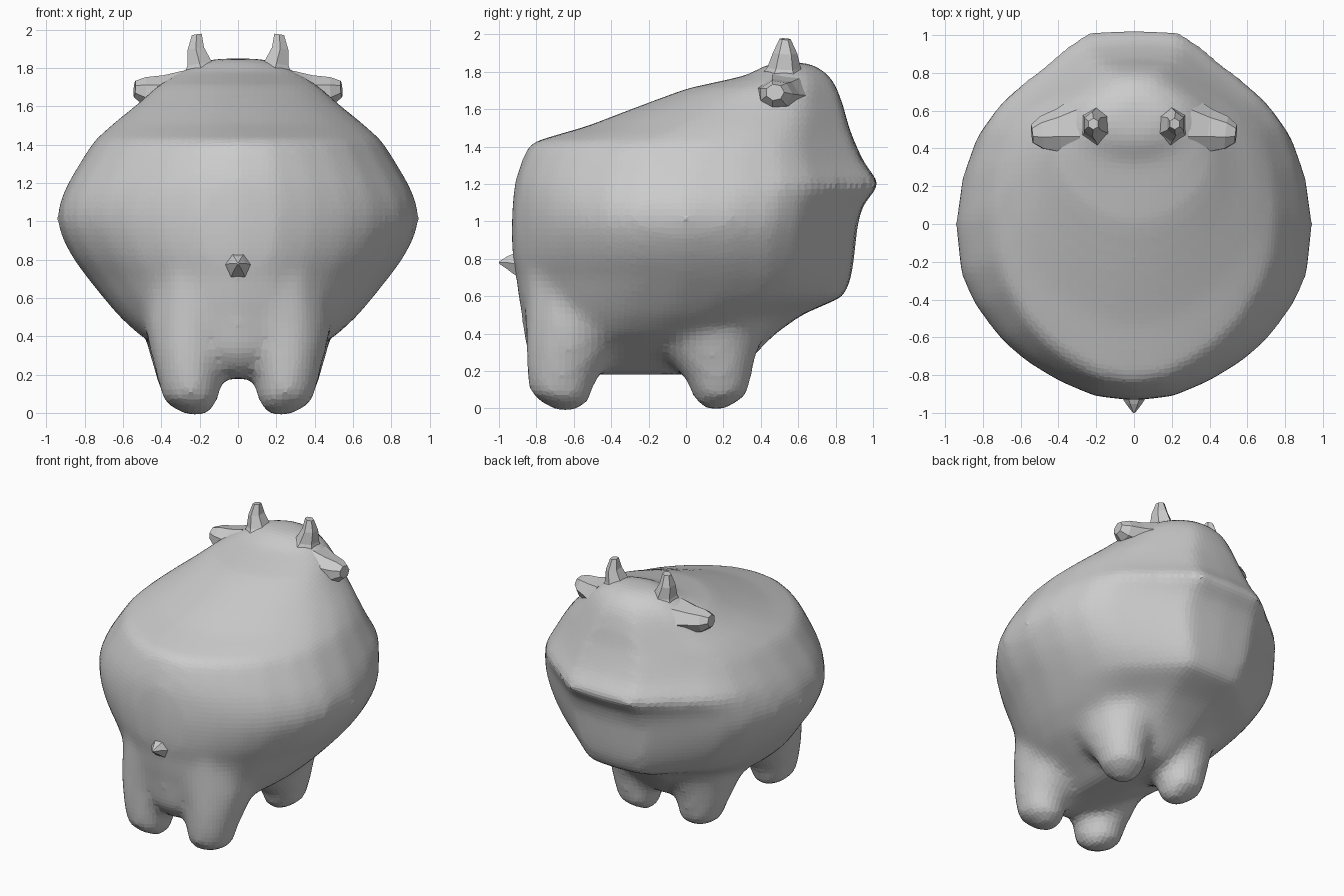
import bpy, bmesh, math
from mathutils import Vector

def loft(bm, rings):
    # skin closed rings of points and cap both ends
    rows = [[bm.verts.new(p) for p in r] for r in rings]
    n = len(rows[0])
    for a, b in zip(rows, rows[1:]):
        for i in range(n):
            j = (i + 1) % n
            bm.faces.new((a[i], a[j], b[j], b[i]))
    bm.faces.new(rows[0][::-1])
    bm.faces.new(rows[-1])

def tube(bm, path, sides):
    # path items: (centre, two radii); rings are square to the overall axis
    axis = (Vector(path[-1][0]) - Vector(path[0][0])).normalized()
    u = Vector((0, 1, 0)) if abs(axis.y) < 0.9 else Vector((1, 0, 0))
    u = (u - axis * u.dot(axis)).normalized()
    v = axis.cross(u)
    loft(bm, [[Vector(c) + u * ru * math.cos(2 * math.pi * i / sides)
               + v * rv * math.sin(2 * math.pi * i / sides) for i in range(sides)]
              for c, ru, rv in path])

def finish(bm, name):
    bmesh.ops.recalc_face_normals(bm, faces=bm.faces)
    me = bpy.data.meshes.new(name)
    bm.to_mesh(me)
    bm.free()
    ob = bpy.data.objects.new(name, me)
    bpy.context.collection.objects.link(ob)
    return ob

# plan outline of the right half, from front (v=-1) to back (v=1)
half = [(0.22, -0.975), (0.42, -0.89), (0.60, -0.78), (0.74, -0.66), (0.89, -0.46),
        (0.97, -0.28), (1, 0), (0.96, 0.27), (0.88, 0.5), (0.77, 0.64),
        (0.55, 0.8), (0.41, 0.9), (0.29, 0.985)]
outline = [(0, -1)] + half + [(0, 1)] + [(-x, y) for x, y in half[::-1]]

# body slices: z, front y, widest y, back y, half width
slices = [(0.18, -0.74, -0.25, 0.26, 0.13), (0.25, -0.82, -0.25, 0.34, 0.25),
          (0.32, -0.86, -0.22, 0.40, 0.38), (0.4, -0.87, -0.18, 0.48, 0.51),
          (0.5, -0.88, -0.1, 0.62, 0.62), (0.6, -0.9, -0.05, 0.85, 0.705),
          (0.7, -0.91, 0, 0.885, 0.785), (0.8, -0.93, 0, 0.90, 0.86),
          (0.9, -0.935, 0, 0.91, 0.915), (1.0, -0.935, 0, 0.92, 0.95),
          (1.1, -0.93, 0, 0.955, 0.935), (1.2, -0.92, 0.02, 1.045, 0.89),
          (1.3, -0.89, 0.05, 0.96, 0.83), (1.42, -0.84, 0.08, 0.905, 0.755),
          (1.51, -0.53, 0.2, 0.87, 0.655), (1.61, -0.27, 0.3, 0.845, 0.53),
          (1.71, 0.0, 0.4, 0.81, 0.42), (1.78, 0.32, 0.5, 0.77, 0.31),
          (1.85, 0.45, 0.55, 0.67, 0.16)]
bm = bmesh.new()
loft(bm, [[(x * w, yc + (y * (yb - yc) if y > 0 else y * (yc - yf)), z)
           for x, y in outline] for z, yf, yc, yb, w in slices])

# legs, fused into the body and flaring as they rise
for s in (-1, 1):
    tube(bm, [((s * 0.22, -0.67, -0.012), 0.06, 0.06), ((s * 0.25, -0.68, 0.05), 0.165, 0.145),
              ((s * 0.255, -0.67, 0.17), 0.19, 0.17), ((s * 0.25, -0.63, 0.3), 0.235, 0.21),
              ((s * 0.22, -0.58, 0.42), 0.29, 0.27), ((s * 0.18, -0.55, 0.65), 0.33, 0.3)], 12)
    tube(bm, [((s * 0.22, 0.18, -0.005), 0.06, 0.06), ((s * 0.25, 0.19, 0.055), 0.15, 0.14),
              ((s * 0.26, 0.18, 0.17), 0.18, 0.17), ((s * 0.25, 0.15, 0.28), 0.24, 0.21),
              ((s * 0.22, 0.12, 0.38), 0.32, 0.27), ((s * 0.2, 0.1, 0.55), 0.38, 0.3)], 12)
body = finish(bm, "body_with_legs")
rm = body.modifiers.new("fuse", 'REMESH')
rm.mode = 'VOXEL'
rm.voxel_size = 0.035
sm = body.modifiers.new("soften", 'SMOOTH')
sm.factor = 0.5
sm.iterations = 14

for s, side in ((-1, "left"), (1, "right")):
    # horns
    bm = bmesh.new()
    tube(bm, [((s * 0.18, 0.52, 1.75), 0.14, 0.13), ((s * 0.20, 0.525, 1.82), 0.09, 0.075),
              ((s * 0.22, 0.53, 1.90), 0.065, 0.05), ((s * 0.215, 0.53, 1.975), 0.03, 0.03)], 6)
    finish(bm, side + "_horn")
    # ears
    bm = bmesh.new()
    tube(bm, [((s * 0.30, 0.5, 1.67), 0.17, 0.12), ((s * 0.40, 0.49, 1.675), 0.12, 0.09),
              ((s * 0.49, 0.48, 1.68), 0.09, 0.075), ((s * 0.54, 0.475, 1.69), 0.05, 0.045)], 7)
    finish(bm, side + "_ear")

# tail stub
bm = bmesh.new()
tube(bm, [((0, -0.86, 0.77), 0.10, 0.10), ((0, -0.925, 0.775), 0.06, 0.06),
          ((0, -0.955, 0.78), 0.04, 0.04), ((0, -1.0, 0.78), 0.006, 0.006)], 6)
finish(bm, "tail")
